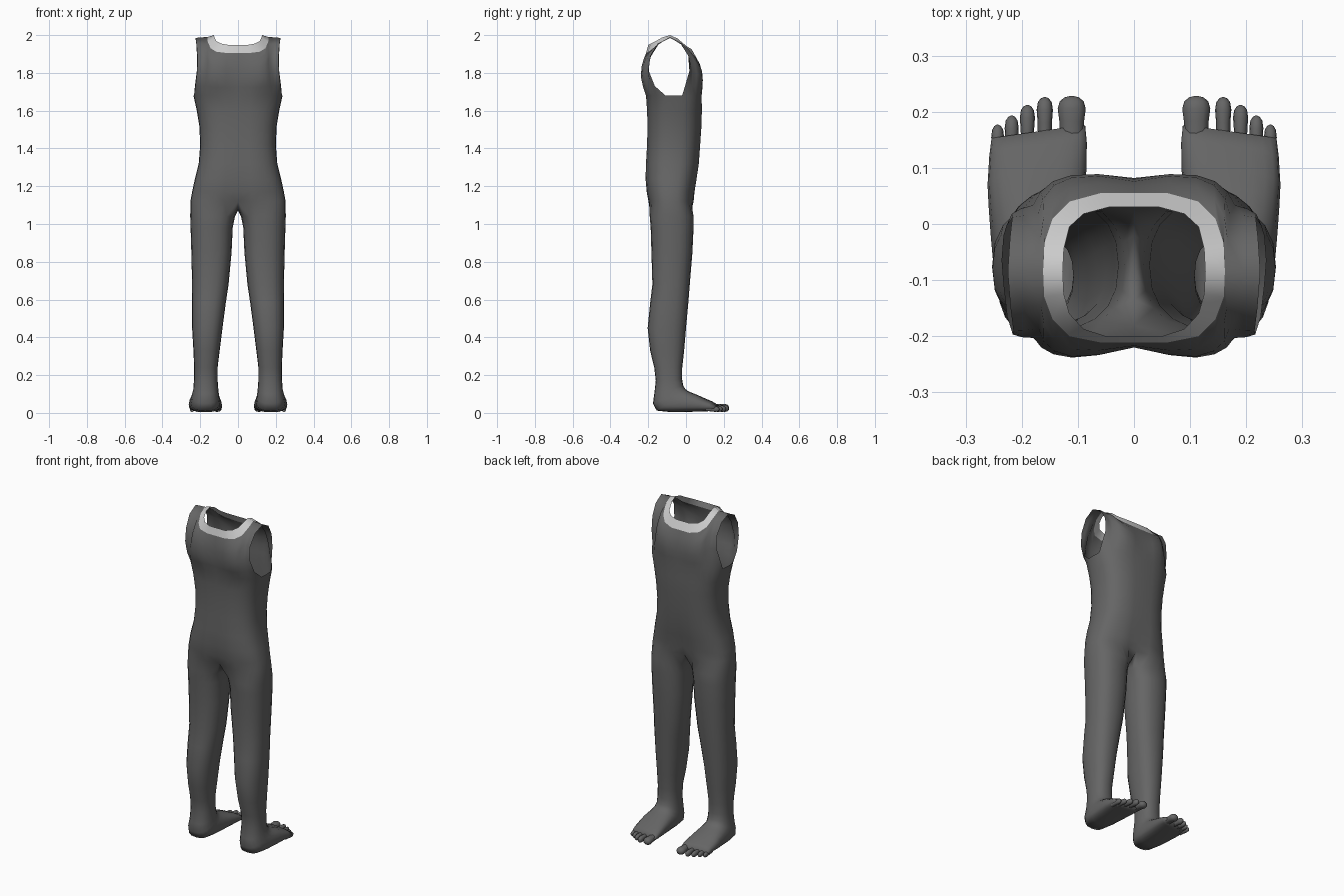
import bpy, bmesh
from math import sin, cos, pi
from mathutils import Vector

if "Cube" in bpy.data.objects:
    bpy.data.objects.remove(bpy.data.objects["Cube"])

N = 20  # sides per leg


def power(v, p):
    return (abs(v) ** p) * (1 if v >= 0 else -1) if abs(v) > 1e-9 else 0.0


def loop(ay, az, by, bz, x0, x1, p=0.85, n=N):
    """Closed ring through a front point A and back point B, x0..x1 wide."""
    pts = []
    for k in range(n):
        t = 2 * pi * k / n
        s = -power(sin(t), p)
        pts.append(Vector(((x0 + x1) / 2 - (x1 - x0) / 2 * power(cos(t), p),
                           (ay + by) / 2 + (ay - by) / 2 * s,
                           (az + bz) / 2 + (az - bz) / 2 * s)))
    return pts


def add(bm, pts):
    return [bm.verts.new(p) for p in pts]


def bridge(bm, a, b, closed=False):
    n = len(a)
    for i in range(n if closed else n - 1):
        j = (i + 1) % n
        bm.faces.new((a[i], a[j], b[j], b[i]))


def finish(bm, name, mat):
    bmesh.ops.remove_doubles(bm, verts=bm.verts, dist=0.0005)
    bmesh.ops.recalc_face_normals(bm, faces=bm.faces)
    me = bpy.data.meshes.new(name)
    bm.to_mesh(me)
    bm.free()
    ob = bpy.data.objects.new(name, me)
    bpy.context.collection.objects.link(ob)
    me.materials.append(mat)
    for f in me.polygons:
        f.use_smooth = True
    m = ob.modifiers.new("mirror", 'MIRROR')
    m.merge_threshold = 0.0005
    return ob


def material(name, g):
    m = bpy.data.materials.new(name)
    m.diffuse_color = (g, g, g, 1)
    m.use_nodes = True
    m.node_tree.nodes["Principled BSDF"].inputs["Base Color"].default_value = m.diffuse_color
    return m


dark = material("dark_grey", 0.13)
light = material("light_grey", 0.7)

bm = bmesh.new()

# torso half rings: z, half width, back y, front y, centre crease
torso = [(1.12, .252, -.2, .042, .02), (1.17, .243, -.21, .047, .014),
         (1.24, .228, -.216, .058, .01), (1.32, .208, -.214, .07, .006),
         (1.42, .2, -.208, .077, .004), (1.52, .205, -.206, .084, .004),
         (1.6, .218, -.208, .086, .004), (1.68, .236, -.214, .085, .004)]
rings = []
for z, w, yb, yf, crease in torso:
    pts = []
    for j in range(17):
        c = power(cos(pi * j / 16), .75)
        y = (yb + yf) / 2 - (yf - yb) / 2 * c
        if j in (0, 16):
            y += crease if j == 0 else -crease
        pts.append(Vector((w * power(sin(pi * j / 16), .75), y, z)))
    rings.append(add(bm, pts))
for a, b in zip(rings, rings[1:]):
    bridge(bm, a, b)

# crotch seam closes the first torso ring into a leg loop
back1, low, front1 = add(bm, [(0, -.135, 1.085), (0, -.08, 1.072), (0, -.02, 1.085)])
prev = [low, back1] + rings[0] + [front1]

# leg and foot in one sweep: front y, front z, back y, back z, inner x, outer x
leg = [(.04, 1.04, -.192, 1.04, .016, .253), (.04, .98, -.187, .98, .028, .251),
       (.034, .85, -.183, .85, .034, .247), (.02, .68, -.178, .68, .05, .243),
       (.012, .58, -.19, .58, .065, .244), (0, .45, -.203, .45, .082, .243),
       (-.01, .33, -.19, .33, .097, .236), (-.02, .24, -.168, .24, .108, .232),
       (-.021, .18, -.16, .17, .108, .233), (-.015, .145, -.168, .1, .104, .237),
       (-.004, .127, -.175, .05, .1, .245), (.01, .116, -.155, .012, .096, .25),
       (.03, .107, -.08, .004, .093, .255), (.06, .095, 0, .005, .089, .259),
       (.1, .078, .07, .007, .085, .261), (.14, .06, .13, .009, .084, .258),
       (.168, .042, .166, .012, .087, .254)]
for i, r in enumerate(leg):
    pts = loop(*r, p=.85 if i < 11 else .7)
    if i > 13:
        for p in pts:
            p.y -= .14 * (p.x - .15)
    cur = add(bm, pts)
    bridge(bm, prev, cur, True)
    prev = cur
bm.faces.new(prev)

# chest and back panels between centre line, armhole and neckline
top_ring = [v.co.copy() for v in rings[-1]]
shoulder = [(.162, -.085, 1.99), (.195, -.085, 1.988), (.225, -.085, 1.985)]
back_neck = [(0, -.211, 1.905), (.06, -.211, 1.905), (.115, -.2, 1.912),
             (.145, -.17, 1.93), (.16, -.13, 1.965)]
front_neck = [(0, .055, 1.88), (.06, .055, 1.88), (.115, .04, 1.893),
              (.145, .01, 1.92), (.16, -.035, 1.965)]
back_arm = [(.226, -.165, 1.73), (.216, -.197, 1.81), (.215, -.19, 1.89), (.22, -.15, 1.955)]
front_arm = [(.228, -.005, 1.73), (.218, .018, 1.81), (.217, .012, 1.89), (.221, -.025, 1.955)]
back_mid = [(-.217, 1.725), (-.22, 1.77), (-.22, 1.82), (-.217, 1.865)]
front_mid = [(.082, 1.72), (.08, 1.76), (.076, 1.8), (.067, 1.842)]


def panel(base, neck, arm, mid):
    T = [Vector(p) for p in neck + shoulder]
    E = [base[7]] + [Vector(p) for p in arm] + [T[7]]
    C = [base[0]] + [Vector((0, y, z)) for y, z in mid] + [T[0]]
    rows = []
    for r in range(6):
        v, row = r / 5, []
        for c in range(8):
            t = c / 7
            corner = ((1 - v) * ((1 - t) * base[0] + t * base[7])
                      + v * ((1 - t) * T[0] + t * T[7]))
            row.append((1 - v) * base[c] + v * T[c] + (1 - t) * C[r] + t * E[r] - corner)
        rows.append(add(bm, row))
    for a, b in zip(rows, rows[1:]):
        bridge(bm, a, b)


panel(top_ring[:8], back_neck, back_arm, back_mid)
panel(top_ring[:8:-1], front_neck, front_arm, front_mid)
finish(bm, "bodysuit", dark)

# neck band
bm = bmesh.new()
outer = back_neck + shoulder[:1] + front_neck[::-1]
inner = [(0, -.2, 1.948), (.05, -.2, 1.948), (.09, -.187, 1.955), (.115, -.16, 1.968),
         (.125, -.125, 1.988), (.127, -.085, 2.0), (.125, -.045, 1.982),
         (.115, -.005, 1.948), (.09, .018, 1.932), (.045, .03, 1.925), (0, .03, 1.925)]
bridge(bm, add(bm, outer), add(bm, inner))
finish(bm, "neck_band", light)

# toes: centre x, half width, tip y, height
bm = bmesh.new()
for x, w, tip, h in [(.111, .025, .228, .042), (.159, .0145, .226, .036), (.19, .0135, .212, .034),
                     (.218, .0125, .193, .032), (.243, .0115, .177, .03)]:
    start = tip - .075
    prev = None
    for f, s in [(0, .85), (.4, .88), (.7, 1), (.88, .85), (.97, .5), (1, .15)]:
        y, zc, hh = start + .075 * f, .008 + h / 2, h / 2 * s
        zc -= .004 * f
        cur = add(bm, loop(y, zc + hh, y, zc - hh, x - w * s, x + w * s, .9, 12))
        if prev:
            bridge(bm, prev, cur, True)
        prev = cur
    bm.faces.new(prev)
finish(bm, "toes", dark)
